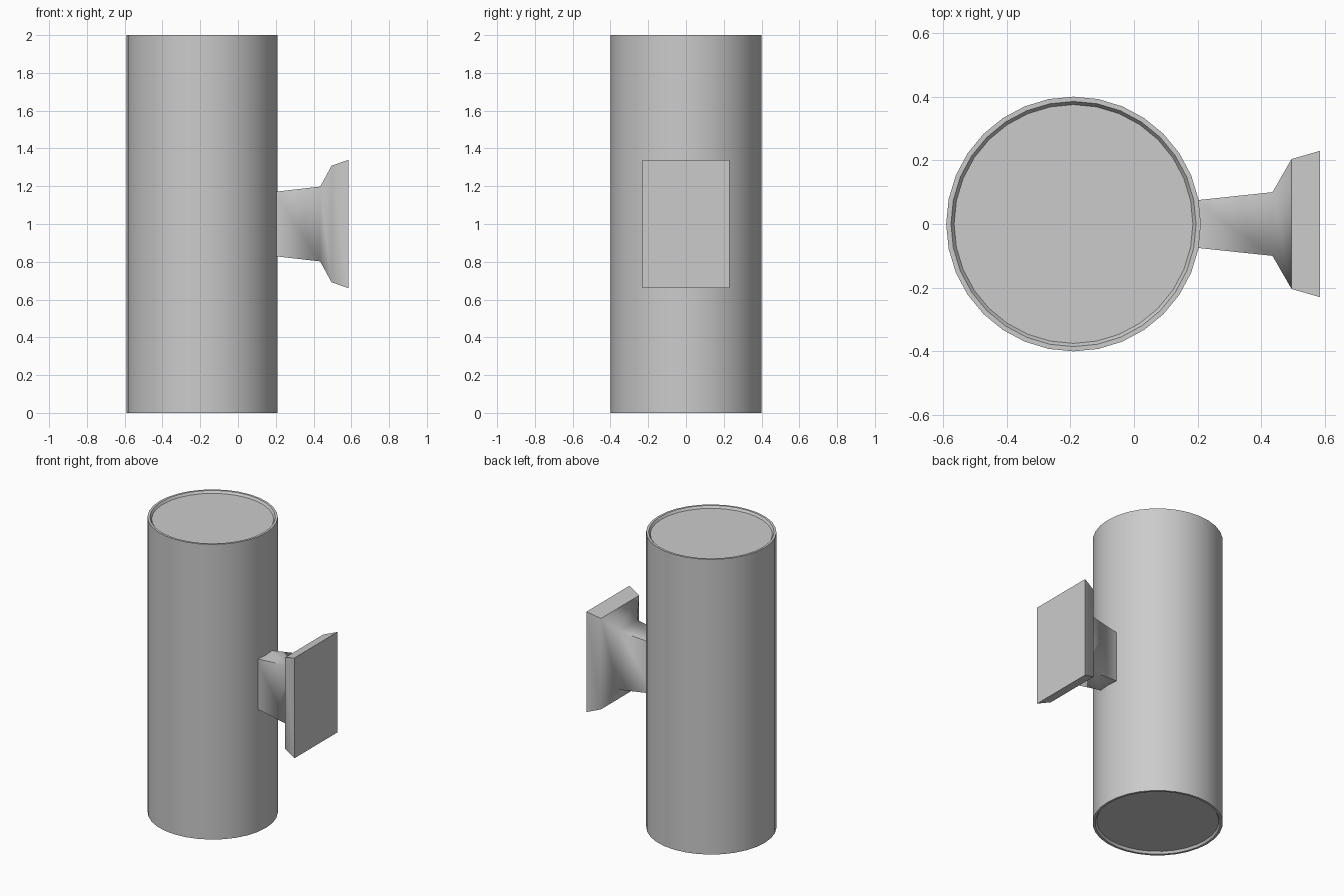
import bpy, bmesh, math
from mathutils import Vector

cube = bpy.data.objects.get("Cube")
if cube:
    bpy.data.objects.remove(cube, do_unlink=True)

grey = bpy.data.materials.new("light grey")
grey.use_nodes = True
grey.diffuse_color = (0.6, 0.6, 0.6, 1)
grey.node_tree.nodes["Principled BSDF"].inputs["Base Color"].default_value = (0.6, 0.6, 0.6, 1)


def loft(name, rings, angle):
    """Join successive vertex rings into a closed, capped object."""
    bm = bmesh.new()
    loops = [[bm.verts.new(co) for co in ring] for ring in rings]
    for a, b in zip(loops, loops[1:]):
        for i in range(len(a)):
            j = (i + 1) % len(a)
            bm.faces.new((a[i], a[j], b[j], b[i]))
    bm.faces.new(loops[0])
    bm.faces.new(loops[-1])
    bmesh.ops.recalc_face_normals(bm, faces=bm.faces)
    mesh = bpy.data.meshes.new(name)
    bm.to_mesh(mesh)
    bm.free()
    mesh.materials.append(grey)
    obj = bpy.data.objects.new(name, mesh)
    bpy.context.collection.objects.link(obj)
    bpy.ops.object.select_all(action="DESELECT")
    obj.select_set(True)
    bpy.context.view_layer.objects.active = obj
    bpy.ops.object.shade_smooth_by_angle(angle=math.radians(angle))
    return obj


def circle(r, z, sides=32):
    steps = [math.tau * i / sides for i in range(sides)]
    return [Vector((r * math.cos(t) - 0.19, r * math.sin(t), z)) for t in steps]


def rectangle(x, w, h):
    return [Vector((x, sy * w, 1 + sz * h)) for sy, sz in ((-1, -1), (1, -1), (1, 1), (-1, 1))]


# Cylindrical lamp body with a thin rim and recessed lens at both ends
profile = [(0.375, 0.015), (0.385, 0), (0.4, 0), (0.4, 2), (0.385, 2), (0.375, 1.985)]
loft("lamp_body", [circle(r, z) for r, z in profile], 40)

# Wall bracket: neck flaring into a rectangular mounting plate
sections = [(0.19, 0.074, 0.17), (0.435, 0.1, 0.198), (0.495, 0.204, 0.308), (0.585, 0.23, 0.34)]
bracket = loft("wall_bracket", [rectangle(*s) for s in sections], 60)

# Crisp upper and lower edges where the plate begins
verts = bracket.data.vertices
for edge in bracket.data.edges:
    a, b = (verts[i].co for i in edge.vertices)
    if abs(a.x - 0.495) < 0.01 and abs(b.x - 0.495) < 0.01 and abs(a.z - b.z) < 0.01:
        edge.use_edge_sharp = True
